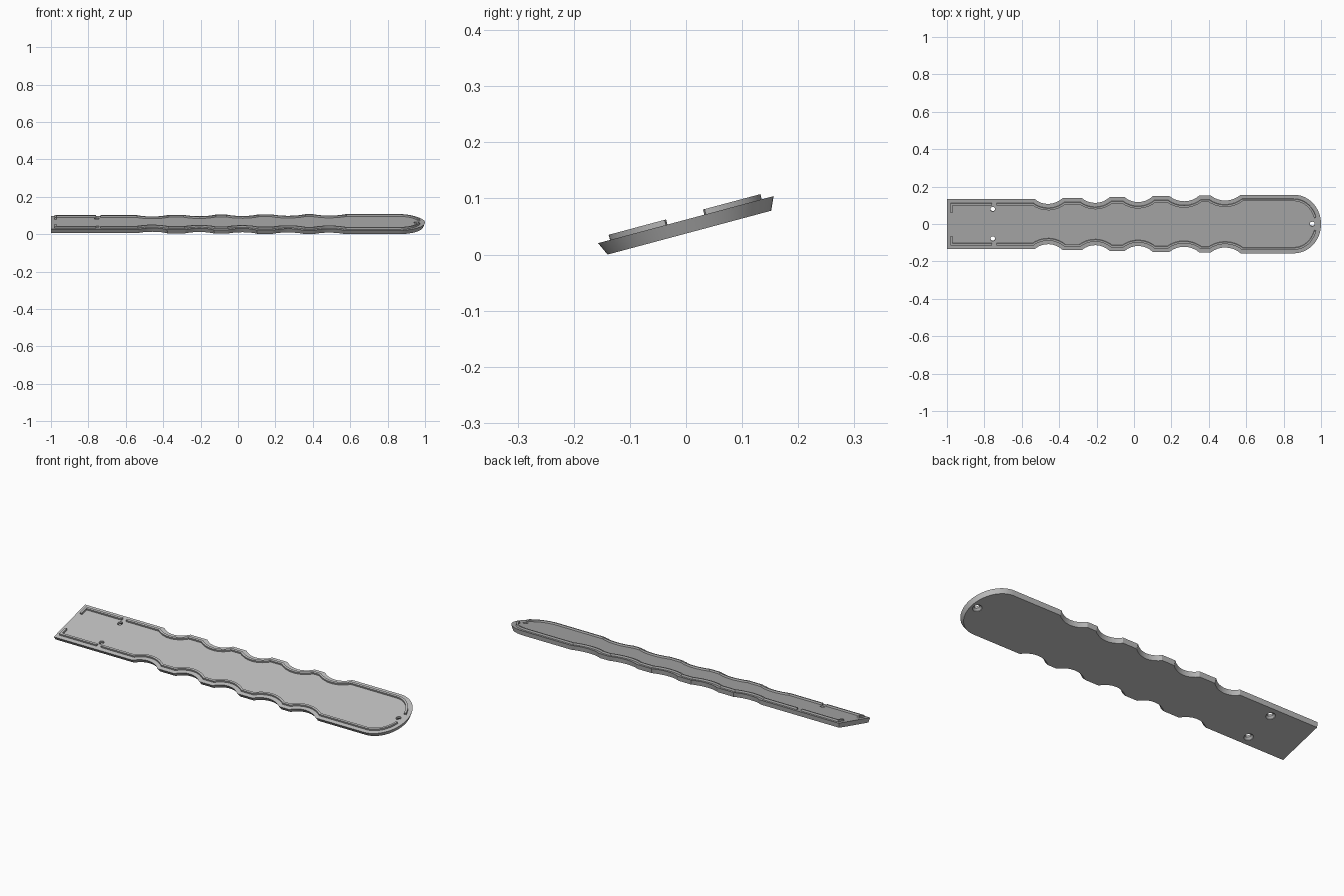
import bpy, bmesh, math
from mathutils import Matrix, Vector

if "Cube" in bpy.data.objects:
    bpy.data.objects.remove(bpy.data.objects["Cube"], do_unlink=True)

THICK, TAPER = 0.024, 0.011
INSET, RIDGE_W, RIDGE_H = 0.022, 0.011, 0.0095
TILT = Matrix.Translation((0, 0.006, 0.0391)) @ Matrix.Rotation(math.radians(15), 4, 'X')

grey = bpy.data.materials.new("light grey")
grey.use_nodes = True
colour = (0.5, 0.5, 0.5, 1)
grey.diffuse_color = colour
grey.node_tree.nodes["Principled BSDF"].inputs["Base Color"].default_value = colour


def make_object(name, bm):
    bmesh.ops.recalc_face_normals(bm, faces=bm.faces)
    mesh = bpy.data.meshes.new(name)
    bm.to_mesh(mesh)
    bm.free()
    mesh.materials.append(grey)
    ob = bpy.data.objects.new(name, mesh)
    bpy.context.collection.objects.link(ob)
    ob.matrix_world = TILT
    return ob


def smooth(ob):
    bpy.ops.object.select_all(action='DESELECT')
    ob.select_set(True)
    bpy.context.view_layer.objects.active = ob
    bpy.ops.object.shade_smooth_by_angle(angle=math.radians(25))


def offset(path, dist):
    """Shift an open path to its right-hand side with mitred corners."""
    out = []
    for i, p in enumerate(path):
        dirs = []
        if i > 0:
            dirs.append((p - path[i - 1]).normalized())
        if i < len(path) - 1:
            dirs.append((path[i + 1] - p).normalized())
        normals = [Vector((d.y, -d.x)) for d in dirs]
        n = sum(normals, Vector((0, 0))).normalized()
        out.append(p + n * dist / n.dot(normals[0]))
    return out


def loft(bm, low, z0, high, z1):
    """Closed solid between two matching outlines."""
    a = [bm.verts.new((p.x, p.y, z0)) for p in low]
    b = [bm.verts.new((p.x, p.y, z1)) for p in high]
    n = len(a)
    bm.faces.new(a[::-1])
    bm.faces.new(b)
    for i in range(n):
        j = (i + 1) % n
        bm.faces.new((a[i], a[j], b[j], b[i]))


def ribbon(bm, path):
    """Thin upright wall along a path."""
    left, right = offset(path, -RIDGE_W / 2), offset(path, RIDGE_W / 2)
    a, b = [], []
    for z, ring in ((THICK - 0.002, a), (THICK + RIDGE_H, b)):
        for p, q in zip(left, right):
            ring.append((bm.verts.new((p.x, p.y, z)), bm.verts.new((q.x, q.y, z))))
    for i in range(len(path) - 1):
        bm.faces.new((a[i][0], a[i + 1][0], a[i + 1][1], a[i][1]))
        bm.faces.new((b[i][0], b[i + 1][0], b[i + 1][1], b[i][1]))
        for s in (0, 1):
            bm.faces.new((a[i][s], a[i + 1][s], b[i + 1][s], b[i][s]))
    for i in (0, -1):
        bm.faces.new((a[i][0], a[i][1], b[i][1], b[i][0]))


# Outline of one edge: straight grip, five finger scallops, rounded tip
SCALLOPS = [(-0.53, -0.38), (-0.28, -0.13), (-0.05, 0.10), (0.19, 0.35), (0.41, 0.57)]
WIDTHS = [0.138, 0.145, 0.149, 0.154, 0.158, 0.162]
DEPTH, STEPS, TIP = 0.03, 8, 24

edge = [Vector((-1, WIDTHS[0]))]
for k, (x0, x1) in enumerate(SCALLOPS):
    half = (x1 - x0) / 2
    r = (half ** 2 + DEPTH ** 2) / (2 * DEPTH)
    sweep = math.asin(half / r)
    for i in range(STEPS + 1):
        t = i / STEPS
        a = sweep * (2 * t - 1)
        y = WIDTHS[k] * (1 - t) + WIDTHS[k + 1] * t
        drop = r * (math.cos(a) - math.cos(sweep))
        edge.append(Vector(((x0 + x1) / 2 + r * math.sin(a), y - drop)))
for i in range(TIP + 1):
    a = math.pi / 2 * (1 - i / TIP)
    edge.append(Vector((0.855 + 0.145 * math.cos(a), WIDTHS[-1] * math.sin(a))))
outline = edge + [Vector((p.x, -p.y)) for p in reversed(edge[:-1])]

# Plate with tapered sides
bm = bmesh.new()
loft(bm, offset(outline, TAPER), 0, outline, THICK)
plate = make_object("plate", bm)

# Countersunk screw holes
bm = bmesh.new()
PROFILE = [(0.023, -0.01), (0.023, 0.003), (0.013, 0.012), (0.013, 0.05)]
for cx, cy in ((-0.755, 0.082), (-0.755, -0.082), (0.953, 0)):
    rings = [[bm.verts.new((cx + r * math.cos(math.tau * i / 24),
                            cy + r * math.sin(math.tau * i / 24), z))
              for i in range(24)] for r, z in PROFILE]
    bm.faces.new(rings[0])
    bm.faces.new(rings[-1])
    for lo, hi in zip(rings, rings[1:]):
        for i in range(24):
            j = (i + 1) % 24
            bm.faces.new((lo[i], lo[j], hi[j], hi[i]))
cutter = make_object("hole_cutter", bm)
cutter.hide_render = True
mod = plate.modifiers.new("holes", 'BOOLEAN')
mod.operation = 'DIFFERENCE'
mod.solver = 'EXACT'
mod.object = cutter
bpy.context.view_layer.objects.active = plate
plate.select_set(True)
bpy.ops.object.modifier_apply(modifier=mod.name)
bpy.data.objects.remove(cutter, do_unlink=True)
smooth(plate)

# Raised locating ridges, broken at the screw holes and the end
middle = offset(outline, INSET + RIDGE_W / 2)
inner = [p for p in middle if p.x > -0.735 and p.y > 0.034]
y = middle[0].y
long_path = [Vector((-0.735, y))] + inner
corner_path = [Vector((-0.975, 0.065)), Vector((-0.975, y)), Vector((-0.76, y))]
for side, sign in (("left", 1), ("right", -1)):
    for part, path in (("long", long_path), ("corner", corner_path)):
        bm = bmesh.new()
        ribbon(bm, [Vector((p.x, p.y * sign)) for p in path])
        smooth(make_object(f"{part}_ridge_{side}", bm))
